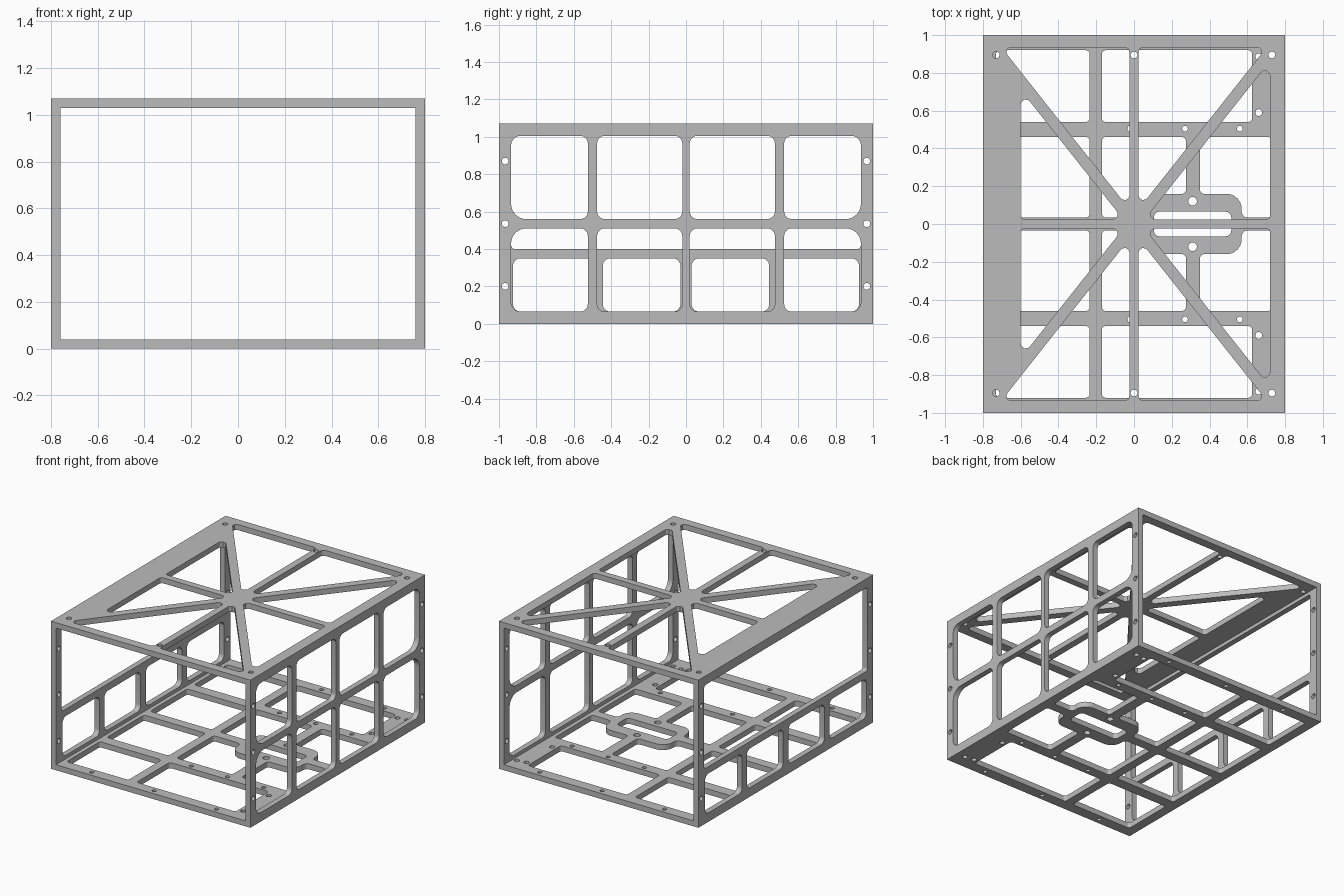
import bpy, bmesh, math
from mathutils import Vector, Matrix

cube = bpy.data.objects.get("Cube")
if cube:
    bpy.data.objects.remove(cube, do_unlink=True)

GREY = (0.5, 0.5, 0.5, 1)
metal = bpy.data.materials.new("grey_metal")
metal.use_nodes = True
metal.diffuse_color = GREY
metal.node_tree.nodes["Principled BSDF"].inputs["Base Color"].default_value = GREY

T = 0.04          # plate thickness
H = 1.07          # overall height
W = 0.8           # half width


def rounded(corners, radius, steps=6):
    """Polygon with filleted corners; a third value on a corner overrides the radius."""
    out = []
    n = len(corners)
    for i, c in enumerate(corners):
        p = Vector(c[:2])
        r = c[2] if len(c) > 2 else radius
        a = (Vector(corners[i - 1][:2]) - p).normalized()
        b = (Vector(corners[(i + 1) % n][:2]) - p).normalized()
        half = a.angle(b) / 2
        centre = p + (a + b).normalized() * r / math.sin(half)
        start = p + a * r / math.tan(half) - centre
        end = p + b * r / math.tan(half) - centre
        out += [centre + start.lerp(end, k / steps).normalized() * r for k in range(steps + 1)]
    return out


def rect(x0, x1, y0, y1):
    return [(x0, y0), (x1, y0), (x1, y1), (x0, y1)]


def window(x0, x1, y0, y1, r=0.03):
    return rounded(rect(x0, x1, y0, y1), r)


def hole(x, y, r=0.018):
    return [Vector((x + r * math.cos(k * math.tau / 20), y + r * math.sin(k * math.tau / 20)))
            for k in range(20)]


def both_sides(loops, axis=1):
    """The loops plus their mirror images across the other axis."""
    sign = Vector((1, -1)) if axis else Vector((-1, 1))
    return loops + [[p * sign for p in loop] for loop in loops]


def plate(name, outline, cutouts, matrix):
    """Flat plate of thickness T with cutouts, laid out in 2D and placed by a matrix."""
    curve = bpy.data.curves.new(name, "CURVE")
    curve.dimensions = "2D"
    curve.fill_mode = "BOTH"
    curve.extrude = T / 2
    for loop in [outline] + cutouts:
        s = curve.splines.new("POLY")
        s.points.add(len(loop) - 1)
        for pt, co in zip(s.points, loop):
            pt.co = (co[0], co[1], 0, 1)
        s.use_cyclic_u = True
    temp = bpy.data.objects.new(name + "_profile", curve)
    bpy.context.collection.objects.link(temp)
    deps = bpy.context.evaluated_depsgraph_get()
    mesh = bpy.data.meshes.new_from_object(temp.evaluated_get(deps))
    bpy.data.objects.remove(temp, do_unlink=True)
    bpy.data.curves.remove(curve)

    bm = bmesh.new()
    bm.from_mesh(mesh)
    bmesh.ops.remove_doubles(bm, verts=bm.verts, dist=0.0001)
    bm.transform(matrix)
    bmesh.ops.recalc_face_normals(bm, faces=bm.faces)
    bm.to_mesh(mesh)
    bm.free()
    mesh.materials.clear()
    mesh.materials.append(metal)
    mesh.name = name
    obj = bpy.data.objects.new(name, mesh)
    bpy.context.collection.objects.link(obj)
    bpy.ops.object.select_all(action="DESELECT")
    obj.select_set(True)
    bpy.context.view_layer.objects.active = obj
    bpy.ops.object.shade_smooth_by_angle(angle=math.radians(30))
    return obj


def flat(z):
    return Matrix.Translation((0, 0, z))


def upright(x):
    # local x -> world y, local y -> world z, local z -> world x
    return Matrix(((0, 0, 1, x), (1, 0, 0, 0), (0, 1, 0, 0), (0, 0, 0, 1)))


# Top plate: cross and diagonal ribs meeting in a central hub
SLOPE, RISE, RIB, EDGE = 1.264, 0.048, 0.025, 0.935


def top_triangle(s):
    return rounded([(s * RIB, EDGE), (s * (EDGE - RISE) / SLOPE, EDGE),
                    (s * RIB, SLOPE * RIB + RISE)], 0.025)


def side_triangle(x):
    s = math.copysign(1, x)
    return rounded([(x, RIB, 0.02), (x, SLOPE * abs(x) - RISE),
                    (s * (RIB + RISE) / SLOPE, RIB)], 0.027)


top_cuts = [top_triangle(-1), top_triangle(1), side_triangle(-0.6), side_triangle(0.72)]
top_cuts += [hole(x, 0.895) for x in (-0.73, 0, 0.73)]
plate("top_plate", rect(-W, W, -1, 1), both_sides(top_cuts), flat(H - T / 2))

# Bottom plate: beam grid with a slotted mounting ring
BAR, LOW, HIGH, IN = 0.035, 0.46, 0.54, 0.73
bottom_cuts = [
    window(-IN, -0.235, HIGH, 0.92, 0.02),
    window(-0.17, 0.625, HIGH, 0.92, 0.02),
    window(-IN, -0.235, BAR, LOW, 0.02),
    rounded([(-0.17, BAR), (0.05, BAR, 0.03), (0.05, 0.16, 0.08), (0.275, 0.16),
             (0.275, LOW), (-0.17, LOW)], 0.02),
    rounded([(IN, BAR), (0.57, BAR, 0.03), (0.57, 0.16, 0.08), (0.35, 0.16),
             (0.35, LOW), (IN, LOW)], 0.02),
    hole(0.31, 0.12, 0.023), hole(0.66, 0.59), hole(0.66, 0.885), hole(0.73, 0.895),
]
bottom_cuts += [hole(x, 0.505, 0.015) for x in (-0.02, 0.27, 0.56)]
bottom_cuts += [hole(x, 0.96, 0.015) for x in (-0.5, 0, 0.5)]
slot = window(0.105, 0.515, -0.065, 0.065, 0.03)
plate("bottom_plate", rect(-W, W, -1, 1), both_sides(bottom_cuts) + [slot], flat(T / 2))

# Side plates share the bolt holes in their end posts
side_outline = rect(-1, 1, T, H - T)
bolt_holes = both_sides([hole(0.967, z) for z in (0.2, 0.535, 0.87)], axis=0)

# Left side: two rows of four windows
grid = []
for z0, z1, r0, r1 in ((0.065, 0.51, 0.05, 0.08), (0.56, 1.005, 0.08, 0.05)):
    grid.append(window(0.02, 0.475, z0, z1, 0.04))
    grid.append(rounded([(0.525, z0, 0.04), (0.935, z0, r0), (0.935, z1, r1),
                         (0.525, z1, 0.04)], 0.04))
plate("left_side_plate", side_outline, both_sides(grid, axis=0) + bolt_holes, upright(W - T / 2))

# Right side: low row of windows under one large opening
low = [window(0.03, 0.445, 0.065, 0.35, 0.04), window(0.5, 0.925, 0.065, 0.35, 0.04)]
opening = window(-0.935, 0.935, 0.4, 1.005, 0.02)
plate("right_side_plate", side_outline, both_sides(low, axis=0) + [opening] + bolt_holes,
      upright(-W + T / 2))
